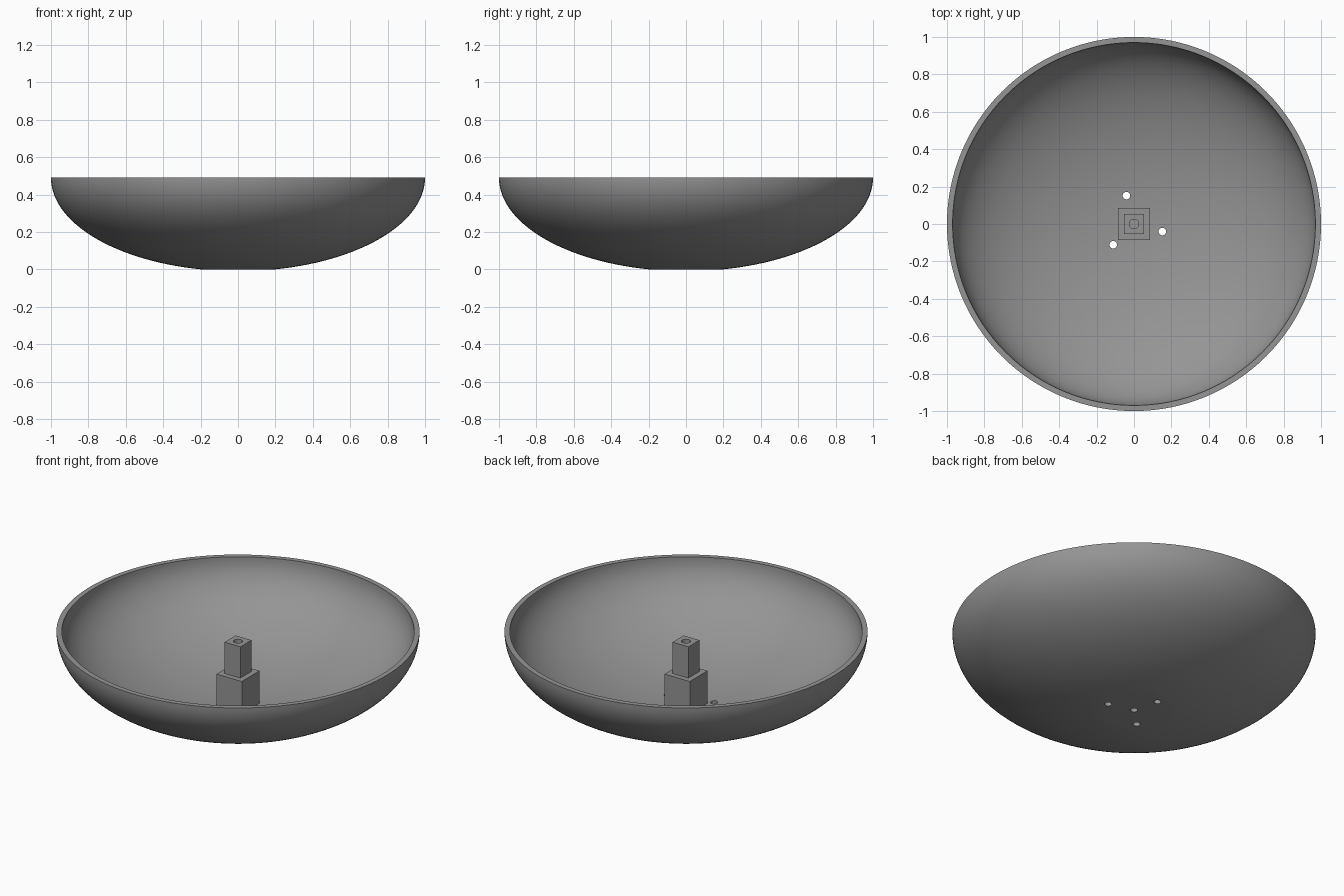
import bpy
import bmesh
from math import sin, cos, pi, radians, sqrt, asin
from mathutils import Matrix

cube = bpy.data.objects.get("Cube")
if cube:
    bpy.data.objects.remove(cube, do_unlink=True)

grey = bpy.data.materials.new("plain grey")
grey.use_nodes = True
grey.diffuse_color = (0.3, 0.3, 0.3, 1)
grey.node_tree.nodes["Principled BSDF"].inputs["Base Color"].default_value = (0.3, 0.3, 0.3, 1)

RIM_Z = 0.49


def make_object(name, bm):
    mesh = bpy.data.meshes.new(name)
    bmesh.ops.recalc_face_normals(bm, faces=bm.faces)
    bm.to_mesh(mesh)
    bm.free()
    mesh.materials.append(grey)
    obj = bpy.data.objects.new(name, mesh)
    bpy.context.collection.objects.link(obj)
    return obj


def block(name, half, z0, z1):
    bm = bmesh.new()
    bmesh.ops.create_cube(bm, size=1, matrix=Matrix.Translation((0, 0, (z0 + z1) / 2))
                          @ Matrix.Diagonal((2 * half, 2 * half, z1 - z0, 1)))
    return make_object(name, bm)


def drill(target, x, y, radius, z0, z1):
    """Cut a round vertical hole and discard the cutter."""
    bm = bmesh.new()
    bmesh.ops.create_cone(bm, cap_ends=True, segments=32, radius1=radius, radius2=radius,
                          depth=z1 - z0, matrix=Matrix.Translation((x, y, (z0 + z1) / 2)))
    cutter = make_object("hole_cutter", bm)
    cutter.hide_render = True
    mod = target.modifiers.new("hole", 'BOOLEAN')
    mod.operation = 'DIFFERENCE'
    mod.solver = 'EXACT'
    mod.object = cutter
    bpy.context.view_layer.objects.active = target
    bpy.ops.object.modifier_apply(modifier=mod.name)
    bpy.data.objects.remove(cutter, do_unlink=True)


def arc(radius, depth, start, steps):
    """Quarter ellipse hanging below the rim, from angle start out to the rim."""
    angles = [start + (pi / 2 - start) * i / steps for i in range(steps + 1)]
    return [(radius * sin(a), RIM_Z - depth * cos(a)) for a in angles]


# Bowl: half ellipsoid shell with a small flat foot
outer = [(0, 0)] + arc(1, 0.5, asin(0.2), 36)
inner = arc(0.97, 0.45, 0, 40)[::-1]
bm = bmesh.new()
verts = [bm.verts.new((r, 0, z)) for r, z in outer + inner]
edges = [bm.edges.new(pair) for pair in zip(verts, verts[1:])]
bmesh.ops.spin(bm, geom=verts + edges, cent=(0, 0, 0), axis=(0, 0, 1),
               angle=2 * pi, steps=128, use_duplicate=False)
bmesh.ops.remove_doubles(bm, verts=bm.verts, dist=0.0001)
bowl = make_object("bowl", bm)

# Stepped square post in the middle
post_base = block("post_base", 0.085, 0.02, 0.24)
post_stem = block("post_stem", 0.053, 0.24, 0.43)

# Three drain holes, plus blind screw holes at both ends of the post
for angle in (105, 225, 345):
    a = radians(angle)
    drill(bowl, 0.157 * cos(a), 0.157 * sin(a), 0.02, -0.1, 0.2)
drill(bowl, 0, 0, 0.02, -0.1, 0.2)
drill(post_base, 0, 0, 0.02, -0.1, 0.15)
drill(post_stem, 0, 0, 0.025, 0.32, 0.5)

# Smooth curves, crisp edges
for obj in (bowl, post_base, post_stem):
    bpy.ops.object.select_all(action='DESELECT')
    obj.select_set(True)
    bpy.context.view_layer.objects.active = obj
    bpy.ops.object.shade_smooth_by_angle(angle=radians(30))
